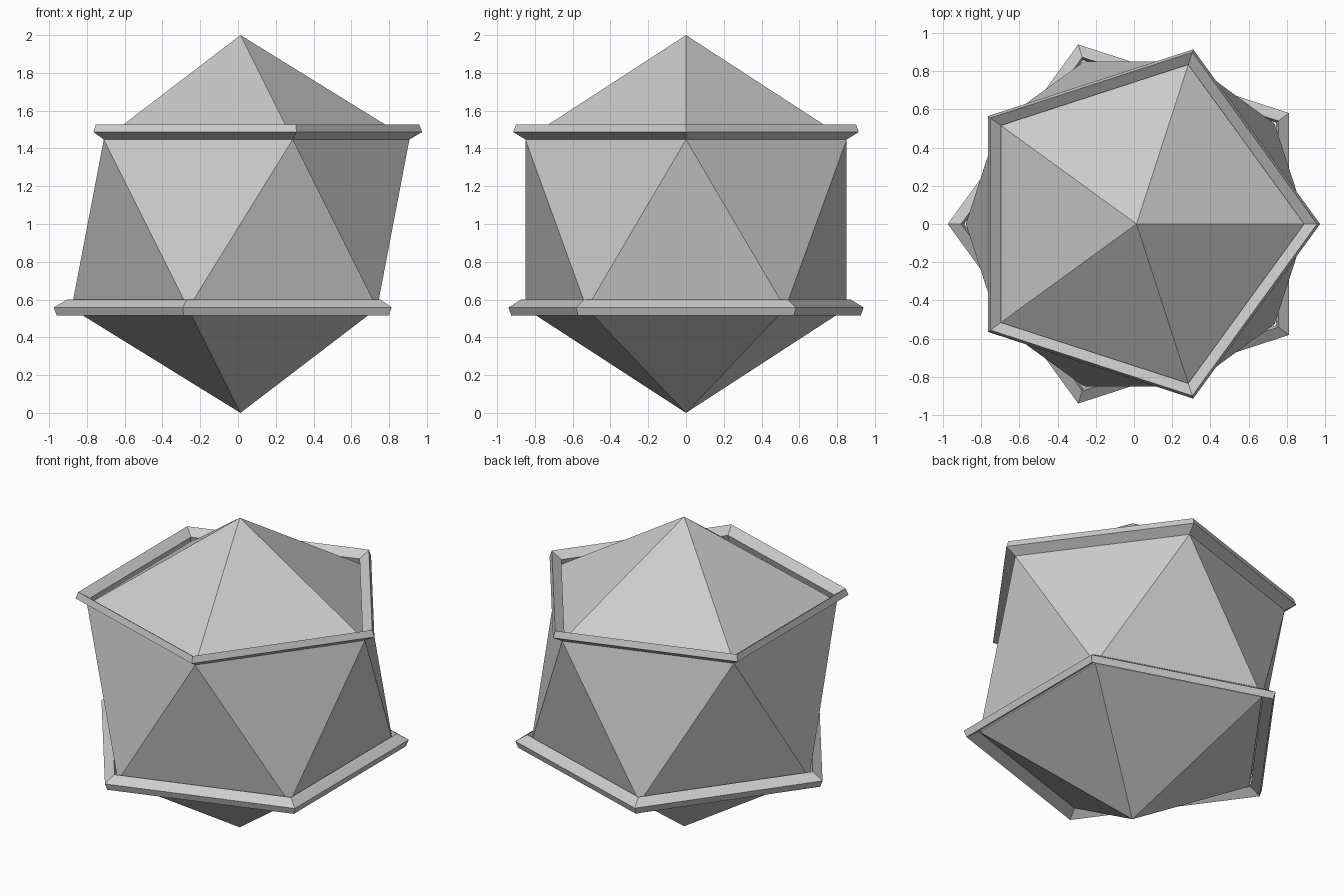
import bpy, bmesh
from math import cos, sin, pi

if "Cube" in bpy.data.objects:
    bpy.data.objects.remove(bpy.data.objects["Cube"])

CX = 0.013  # axis offset so the whole model is centred on x = 0


def make_object(name, bm, z=0.0):
    bmesh.ops.recalc_face_normals(bm, faces=bm.faces[:])
    mesh = bpy.data.meshes.new(name)
    bm.to_mesh(mesh)
    bm.free()
    obj = bpy.data.objects.new(name, mesh)
    obj.location = (CX, 0, z)
    bpy.context.collection.objects.link(obj)
    return obj


def pentagon_band(name, profile, start):
    """Sweep a closed (radius, height) profile around five corners."""
    bm = bmesh.new()
    rings = []
    for i in range(5):
        a = start + i * 2 * pi / 5
        rings.append([bm.verts.new((r * cos(a), r * sin(a), z)) for r, z in profile])
    n = len(profile)
    for i in range(5):
        p, q = rings[i], rings[(i + 1) % 5]
        for j in range(n):
            k = (j + 1) % n
            bm.faces.new((p[j], q[j], q[k], p[k]))
    return make_object(name, bm)


# Twenty-sided gem body
bm = bmesh.new()
bmesh.ops.create_icosphere(bm, subdivisions=1, radius=1.0)
make_object("gem_body", bm, 1.0)

# Slanted rim bands: the lower one is flipped and slightly larger
section = [(0.894, 0.0), (0.962, 0.040), (0.946, 0.081), (0.878, 0.041)]
pentagon_band("upper_band", [(r, 1.447 + h) for r, h in section], 0)
pentagon_band("lower_band", [(r * 1.028, 0.599 - h * 1.028) for r, h in section], pi)
